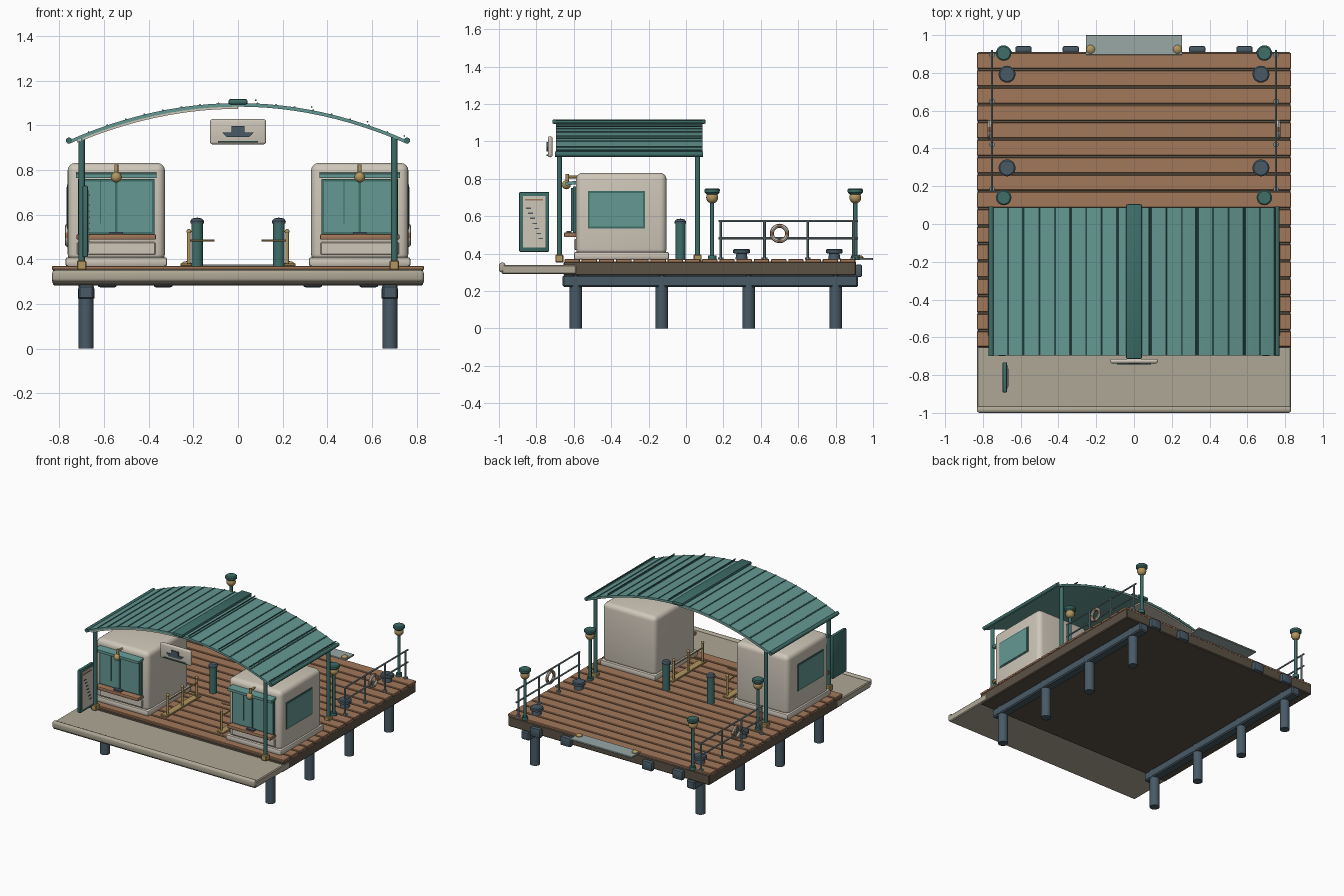
import bpy, bmesh, math
from mathutils import Vector, Matrix

if "Cube" in bpy.data.objects:
    bpy.data.objects.remove(bpy.data.objects["Cube"])


def material(name, r, g, b):
    m = bpy.data.materials.new(name)
    m.diffuse_color = [((c / 255 + 0.055) / 1.055) ** 2.4 for c in (r, g, b)] + [1]
    m.use_nodes = True
    m.node_tree.nodes["Principled BSDF"].inputs["Base Color"].default_value = m.diffuse_color
    return m


TEAL = material("light teal", 100, 152, 146)
DARK_TEAL = material("dark teal", 62, 110, 105)
CREAM = material("cream", 207, 199, 185)
WOOD = material("wood", 162, 120, 90)
SLATE = material("slate", 72, 90, 102)
SAND = material("sand", 174, 167, 149)
DARK = material("dark timber", 92, 82, 69)
GOLD = material("brass", 178, 150, 95)
STEEL = material("steel", 128, 147, 153)
PALE = material("pale plate", 152, 168, 166)


def finish(name, bm, mat):
    bmesh.ops.recalc_face_normals(bm, faces=bm.faces)
    me = bpy.data.meshes.new(name)
    bm.to_mesh(me)
    bm.free()
    me.materials.append(mat)
    ob = bpy.data.objects.new(name, me)
    bpy.context.collection.objects.link(ob)
    return ob


def box(name, x, y, z, mat, bevel=0.0, seg=1):
    """Box from (min, max) pairs, with optional rounded edges."""
    bm = bmesh.new()
    bmesh.ops.create_cube(bm, size=1)
    for v in bm.verts:
        v.co = [(a + b) / 2 + c * abs(b - a) for (a, b), c in zip((x, y, z), v.co)]
    if bevel:
        bmesh.ops.bevel(bm, geom=bm.edges[:], offset=bevel, segments=seg,
                        profile=0.5, affect='EDGES')
    return finish(name, bm, mat)


def rod(name, a, b, r, mat, seg=12, r2=None):
    """Cylinder or cone between two points."""
    a, b = Vector(a), Vector(b)
    d = b - a
    rot = Vector((0, 0, 1)).rotation_difference(d).to_matrix().to_4x4()
    bm = bmesh.new()
    bmesh.ops.create_cone(bm, cap_ends=True, segments=seg, radius1=r,
                          radius2=r if r2 is None else r2, depth=d.length,
                          matrix=Matrix.Translation((a + b) / 2) @ rot)
    return finish(name, bm, mat)


def lathe(name, x, y, profile, mat, seg=20):
    """Revolve (radius, z) points round a vertical axis."""
    bm = bmesh.new()
    vs = [bm.verts.new((x + r, y, z)) for r, z in profile]
    es = [bm.edges.new(p) for p in zip(vs, vs[1:])]
    bmesh.ops.spin(bm, geom=vs + es, cent=(x, y, 0), axis=(0, 0, 1),
                   angle=math.tau, steps=seg)
    bmesh.ops.remove_doubles(bm, verts=bm.verts, dist=1e-4)
    return finish(name, bm, mat)


def ball(name, c, r, mat):
    bm = bmesh.new()
    bmesh.ops.create_uvsphere(bm, u_segments=16, v_segments=10, radius=r,
                              matrix=Matrix.Translation(c))
    return finish(name, bm, mat)


def prism(name, outline, axis, lo, hi, mat):
    """Extrude a 2D outline along x or y."""
    bm = bmesh.new()
    pt = (lambda u, z: (u, lo, z)) if axis == 'y' else (lambda u, z: (lo, u, z))
    f = bm.faces.new([bm.verts.new(pt(*p)) for p in outline])
    ext = bmesh.ops.extrude_face_region(bm, geom=[f])['geom']
    move = (0, hi - lo, 0) if axis == 'y' else (hi - lo, 0, 0)
    bmesh.ops.translate(bm, vec=move, verts=[v for v in ext if isinstance(v, bmesh.types.BMVert)])
    return finish(name, bm, mat)


def mirror_span(s, a, b):
    return tuple(sorted((s * a, s * b)))


# Quay slab and rounded curb
box("quay_slab", (-.832, .832), (-.985, -.585), (.29, .34), SAND, .006)
box("quay_curb", (-.832, .832), (-1, -.965), (.3, .352), SAND, .014, 3)

# Deck frame and planks
box("deck_frame", (-.828, .828), (-.655, .91), (.283, .358), DARK, .006)
N, Y0, PITCH = 17, -.655, 1.565 / 17
for i in range(N):
    y = Y0 + i * PITCH
    box("deck_plank", (-.832, .832), (y + .005, y + PITCH - .005), (.352, .371), WOOD, .003)

# Boarding plate and fenders at the back edge
box("boarding_plate", (-.255, .255), (.895, 1), (.365, .377), PALE, .002)
for x in (-.585, -.335, .335, .585):
    box("fender", (x - .043, x + .043), (.905, .942), (.275, .342), SLATE, .01, 2)

# Arched roof
def arch(x):
    return 1.1 - .168 * (x / .76) ** 2


def arch_strip(x0, x1, top, bottom, n=24):
    xs = [x0 + (x1 - x0) * i / n for i in range(n + 1)]
    return [(x, arch(x) + top) for x in xs] + [(x, arch(x) + bottom) for x in reversed(xs)]


prism("roof", arch_strip(-.76, .76, 0, -.016), 'y', -.695, .087, TEAL)
prism("roof_trim", arch_strip(-.72, 0, -.014, -.026), 'y', -.69, .08, CREAM)
box("ridge_cap", (-.042, .042), (-.715, .105), (1.094, 1.118), DARK_TEAL, .008, 2)
for s in (-1, 1):
    for i in range(1, 9):
        x = s * .083 * (i + .05)
        rod("roof_seam", (x, -.696, arch(x)), (x, .088, arch(x)), .0045, DARK_TEAL, 8)
    rod("gutter", (s * .757, -.7, .932), (s * .757, .092, .932), .014, DARK_TEAL)
for x in (.08, .33, .58, .745):
    rod("roof_batten", (x, -.695, arch(x) + .014), (x, .087, arch(x) + .014), .004, DARK_TEAL, 8)

# Hanging sign with a ferry pictogram
box("sign", (-.126, .126), (-.738, -.714), (.915, 1.028), CREAM, .011, 3)
prism("sign_hull", [(-.07, .968), (.07, .968), (.048, .947), (-.05, .947)], 'y', -.745, -.737, SLATE)
box("sign_cabin", (-.03, .03), (-.745, -.737), (.968, .997), SLATE)
box("sign_wave", (-.09, .09), (-.745, -.737), (.923, .931), DARK_TEAL)

# Notice board with paper and lines
box("notice_board", (-.696, -.672), (-.892, -.732), (.41, .73), DARK_TEAL, .006, 2)
box("notice_paper", (-.674, -.668), (-.872, -.75), (.432, .708), CREAM)
box("notice_heading", (-.67, -.665), (-.86, -.765), (.684, .692), WOOD)
for i in range(7):
    y = -.855 + i * .011
    box("notice_line", (-.67, -.665), (y, y + .025), (.64 - i * .027, .646 - i * .027), SLATE)

for s in (-1, 1):
    # Beam and piles below the deck
    box("pile_beam", mirror_span(s, .645, .715), (-.66, .92), (.222, .285), SLATE, .008)
    for y in (-.59, -.13, .335, .8):
        rod("pile", (s * .68, y, 0), (s * .68, y, .285), .034, SLATE, 16)
        rod("pile_collar", (s * .68, y, .225), (s * .68, y, .27), .037, SLATE, 16)

    # Roof posts
    for y in (-.677, .062):
        rod("roof_post", (s * .7, y, .36), (s * .7, y, arch(.7) - .008), .014, DARK_TEAL)
        box("post_foot", (s * .7 - .022, s * .7 + .022), (y - .022, y + .022), (.352, .395), GOLD, .005)

    # Kiosk body
    c = s * .545
    box("kiosk_plinth", (c - .228, c + .228), (-.6, -.09), (.368, .41), CREAM, .012, 2)
    box("kiosk_body", (c - .218, c + .218), (-.588, -.104), (.39, .832), CREAM, .035, 4)
    box("side_window_frame", mirror_span(s, .755, .766), (-.525, -.22), (.535, .735), DARK_TEAL)
    box("side_window", mirror_span(s, .76, .769), (-.515, -.23), (.545, .725), TEAL)

    # Ticket window, awning, counter
    box("front_panel", (c - .175, c + .175), (-.597, -.58), (.42, .478), CREAM, .004)
    box("front_window_frame", (c - .172, c + .172), (-.605, -.58), (.51, .76), DARK_TEAL)
    box("front_window", (c - .16, c + .16), (-.61, -.6), (.522, .748), TEAL)
    box("window_bar", (c - .005, c + .005), (-.616, -.605), (.52, .75), DARK_TEAL)
    box("window_bar", (c - .072, c - .069), (-.613, -.605), (.56, .75), DARK_TEAL)
    prism("awning", [(-.58, .772), (-.58, .79), (-.645, .783), (-.645, .764)], 'x', c - .18, c + .18, TEAL)
    box("counter", (c - .178, c + .178), (-.652, -.58), (.488, .513), WOOD, .006, 2)
    box("cash_tray", (c - .03, c + .03), (-.64, -.612), (.512, .522), SLATE)
    ball("kiosk_lamp", (c, -.64, .768), .024, GOLD)
    rod("kiosk_lamp_stem", (c, -.635, .785), (c, -.635, .825), .009, GOLD)
    rod("kiosk_lamp_arm", (c, -.635, .81), (c, -.57, .81), .007, GOLD)

    # Gate bollard
    x = s * .183
    rod("bollard", (x, -.03, .365), (x, -.03, .565), .026, DARK_TEAL, 20)
    lathe("bollard_cap", x, -.03, [(0, .56), (.03, .56), (.031, .572), (.022, .583), (0, .587)], SLATE)

    # Brass queue barrier with a gate arm
    x = s * .22
    box("barrier_base", mirror_span(s, .205, .258), (-.54, -.14), (.369, .382), GOLD, .003)
    for y in (-.51, -.34, -.17):
        rod("barrier_post", (x, y, .37), (x, y, .525), .008, GOLD)
        ball("barrier_knob", (x, y, .525), .011, GOLD)
    rod("barrier_rail", (x, -.51, .485), (x, -.17, .485), .005, GOLD, 8)
    rod("barrier_arm", (x, -.34, .485), (s * .105, -.34, .485), .005, GOLD, 8)

    # Boarding plate knobs
    lathe("plate_knob", s * .23, .925, [(0, .37), (.023, .37), (.023, .382), (.014, .39), (0, .392)], GOLD)

    # Lamp posts
    for y in (.14, .905):
        x = s * .69
        rod("lamp_foot", (x, y, .365), (x, y, .39), .022, DARK_TEAL, 16)
        rod("lamp_post", (x, y, .37), (x, y, .68), .011, DARK_TEAL)
        ball("lamp_globe", (x, y, .7), .032, GOLD)
        lathe("lamp_cap", x, y, [(0, .717), (.03, .717), (.04, .727), (.041, .742), (.034, .748), (0, .748)], DARK_TEAL)

    # Mooring bollards
    for y in (.297, .793):
        lathe("mooring_bollard", s * .672, y, [(0, .37), (.033, .37), (.028, .4), (.045, .403),
                                              (.045, .42), (.038, .425), (0, .425)], SLATE)

    # Railing and life ring
    x = s * .752
    for y in (.185, .42, .65, .895):
        rod("rail_post", (x, y, .365), (x, y, .575), .007, STEEL, 10)
        rod("rail_foot", (x, y, .368), (x, y, .38), .015, STEEL, 10)
    for z in (.574, .482):
        rod("rail", (x, .175, z), (x, .92, z), .006, STEEL, 10)
    bpy.ops.mesh.primitive_torus_add(location=(x + s * .012, .5, .508), rotation=(0, math.pi / 2, 0),
                                     major_radius=.041, minor_radius=.011,
                                     major_segments=24, minor_segments=8)
    ring = bpy.context.object
    ring.name = "life_ring"
    for m in (CREAM, WOOD):
        ring.data.materials.append(m)
    for f in ring.data.polygons:
        a = math.atan2(f.center.y, f.center.x) % (math.pi / 2)
        f.material_index = int(a < .26 or a > math.pi / 2 - .26)

# Smooth rounded parts, keep edges crisp
for ob in bpy.context.scene.objects:
    ob.select_set(True)
    bpy.context.view_layer.objects.active = ob
bpy.ops.object.shade_smooth_by_angle(angle=math.radians(35))
